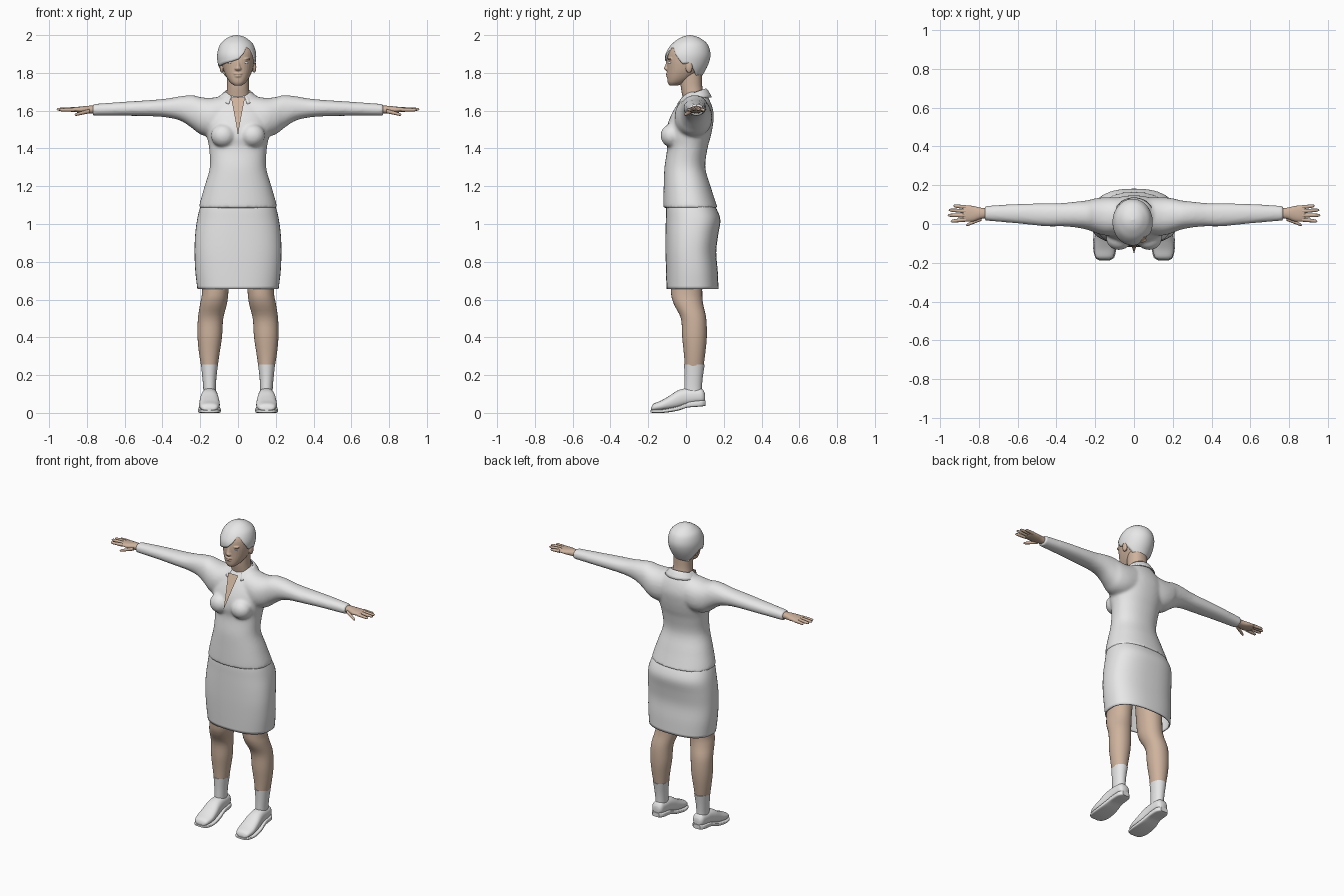
import bpy, bmesh, math
from mathutils import Matrix, Vector

if "Cube" in bpy.data.objects:
    bpy.data.objects.remove(bpy.data.objects["Cube"])


def material(name, rgb):
    m = bpy.data.materials.new(name)
    m.diffuse_color = (*rgb, 1)
    m.use_nodes = True
    m.node_tree.nodes["Principled BSDF"].inputs["Base Color"].default_value = m.diffuse_color
    return m


GREY = material("light_grey", (0.8, 0.8, 0.8))
SKIN = material("skin", (0.62, 0.45, 0.34))


def catmull(rows, k):
    """Smoothly resample a list of number tuples."""
    out = []
    for i in range(len(rows) - 1):
        a, b, c, d = rows[max(i - 1, 0)], rows[i], rows[i + 1], rows[min(i + 2, len(rows) - 1)]
        for j in range(k):
            t = j / k
            out.append([0.5 * (2 * q + (r - p) * t + (2 * p - 5 * q + 4 * r - s) * t * t
                               + (3 * q - p - 3 * r + s) * t ** 3) for p, q, r, s in zip(a, b, c, d)])
    return out + [list(rows[-1])]


def loft(bm, axis, rows, side=1, n=32, p=2.2, k=4, caps=(True, True)):
    """Rounded sections along an axis; a row is (position, a_min, a_max, b_min, b_max)."""
    rings = []
    for t, a0, a1, b0, b1 in catmull(rows, k):
        ring = []
        for i in range(n):
            w = 2 * math.pi * i / n
            c, s = math.cos(w), math.sin(w)
            a = (a0 + a1) / 2 + (a1 - a0) / 2 * math.copysign(abs(c) ** (2 / p), c)
            b = (b0 + b1) / 2 + (b1 - b0) / 2 * math.copysign(abs(s) ** (2 / p), s)
            co = {"x": (t, a, b), "y": (a, t, b), "z": (a, b, t)}[axis]
            ring.append(bm.verts.new((co[0] * side, co[1], co[2])))
        rings.append(ring)
    for r, q in zip(rings, rings[1:]):
        for i in range(n):
            bm.faces.new((r[i], r[(i + 1) % n], q[(i + 1) % n], q[i]))
    if caps[0]:
        bm.faces.new(rings[0])
    if caps[1]:
        bm.faces.new(rings[-1])


def sym(rows):
    """Rows (z, half_width, y_min, y_max) to full loft rows."""
    return [(z, -w, w, a, b) for z, w, a, b in rows]


def ball(bm, loc, scale):
    m = Matrix.Translation(loc) @ Matrix.Diagonal((*scale, 1))
    bmesh.ops.create_uvsphere(bm, u_segments=20, v_segments=12, radius=1, matrix=m)


def finish(bm, name, mat):
    bmesh.ops.recalc_face_normals(bm, faces=bm.faces)
    for f in bm.faces:
        f.smooth = True
    for e in bm.edges:
        if len(e.link_faces) == 2:
            e.smooth = e.calc_face_angle() < math.radians(45)
    me = bpy.data.meshes.new(name)
    bm.to_mesh(me)
    bm.free()
    me.materials.append(mat)
    ob = bpy.data.objects.new(name, me)
    bpy.context.collection.objects.link(ob)
    return ob


def solidify(ob, thickness):
    m = ob.modifiers.new("thickness", "SOLIDIFY")
    m.thickness, m.offset = thickness, -1


# Blouse: torso, bust and sleeves fused together
bm = bmesh.new()
loft(bm, "z", sym([
    (1.085, .207, -.12, .168), (1.12, .2, -.12, .156), (1.2, .177, -.118, .13),
    (1.3, .149, -.114, .102), (1.4, .153, -.1, .114), (1.46, .164, -.108, .13),
    (1.52, .175, -.1, .142), (1.58, .17, -.077, .147), (1.64, .14, -.042, .132),
    (1.7, .07, .0, .1)]), n=48)
for s in (1, -1):
    ball(bm, (.078 * s, -.075, 1.468), (.066, .06, .062))
    loft(bm, "x", [
        (.05, -.05, .135, 1.47, 1.685), (.14, -.06, .138, 1.46, 1.668),
        (.2, -.045, .132, 1.475, 1.672), (.24, -.03, .122, 1.505, 1.682),
        (.3, -.018, .115, 1.545, 1.677), (.37, -.012, .108, 1.563, 1.665),
        (.45, -.012, .107, 1.57, 1.657), (.6, .003, .103, 1.573, 1.647),
        (.77, .018, .093, 1.573, 1.635)], s)
blouse = finish(bm, "blouse", GREY)
m = blouse.modifiers.new("fuse", "REMESH")
m.mode, m.voxel_size, m.use_smooth_shade = "VOXEL", .009, True
m = blouse.modifiers.new("soften", "SMOOTH")
m.factor, m.iterations = .5, 5

# Skin in the open neckline, wrapped on the blouse front
bm = bmesh.new()
rows = []
for i in range(17):
    t = i / 16
    z, w = 1.475 + .195 * t, .001 + .036 * t ** 1.1
    rows.append([bm.verts.new((w * (j / 3 - 1), -.15 + .1 * t, z)) for j in range(7)])
for r, q in zip(rows, rows[1:]):
    for j in range(6):
        bm.faces.new((r[j], r[j + 1], q[j + 1], q[j]))
neckline = finish(bm, "neckline_skin", SKIN)
m = neckline.modifiers.new("wrap", "SHRINKWRAP")
m.target, m.wrap_method, m.offset = blouse, "PROJECT", .003
m.use_project_x = m.use_project_z = False
m.use_project_y = m.use_positive_direction = True
m.use_negative_direction = True
m.project_limit = .2
m.wrap_mode = "OUTSIDE"

# Collar: band around the neck, folded outward to two points at the front
bm = bmesh.new()
cols = []
for i in range(41):
    a = math.radians(28 + 304 * i / 40)
    f = (1 + math.cos(a)) / 2
    col = []
    for j in range(5):
        t = j / 4
        top, low = 1.718 - .04 * f, 1.672 - .04 * f ** 2
        hw, cy, ry = .07 + .035 * t, .045 - .005 * t, .062 + .035 * t
        z = top + (low - top) * t ** 1.3
        col.append(bm.verts.new((hw * math.sin(a), cy - ry * math.cos(a), z)))
    cols.append(col)
for c, d in zip(cols, cols[1:]):
    for j in range(4):
        bm.faces.new((c[j], c[j + 1], d[j + 1], d[j]))
solidify(finish(bm, "collar", GREY), .007)

# Skirt
bm = bmesh.new()
loft(bm, "z", sym([
    (.655, .215, -.103, .172), (.75, .226, -.106, .168), (.85, .23, -.108, .16),
    (.94, .227, -.108, .17), (1.02, .217, -.107, .182), (1.08, .203, -.106, .162),
    (1.13, .185, -.1, .13)]), n=48, p=2.45, caps=(False, True))
solidify(finish(bm, "skirt", GREY), .008)

# Legs, socks and shoes
parts = [
    ("leg", SKIN, "z", 2.1, [
        (.85, .03, .19, -.08, .09), (.65, .05, .19, -.08, .086), (.58, .058, .2, -.066, .09),
        (.5, .078, .212, -.027, .107), (.4, .085, .214, -.02, .11), (.3, .1, .204, -.01, .1),
        (.2, .114, .186, -.004, .086)]),
    ("sock", GREY, "z", 2.1, [
        (.255, .106, .196, -.01, .099), (.19, .114, .189, -.008, .089),
        (.13, .117, .184, -.009, .084), (.07, .118, .183, -.01, .085)]),
    ("shoe", GREY, "y", 2.4, [
        (-.184, .13, .175, .012, .028), (-.172, .108, .196, .01, .048),
        (-.13, .097, .206, .012, .066), (-.085, .098, .204, .016, .092),
        (-.045, .103, .2, .022, .118), (0, .107, .194, .036, .13),
        (.05, .109, .191, .046, .13), (.085, .113, .187, .05, .127), (.1, .126, .174, .06, .105)]),
    ("sole", GREY, "y", 5, [
        (-.187, .125, .18, .002, .014), (-.172, .102, .2, 0, .018), (-.12, .091, .211, .0, .02),
        (-.05, .095, .208, .01, .034), (0, .102, .199, .026, .052), (.025, .104, .196, .03, .06),
        (.08, .107, .193, .034, .066), (.104, .125, .175, .038, .066)]),
]
for name, mat, axis, p, rows in parts:
    for s, label in ((1, "left"), (-1, "right")):
        bm = bmesh.new()
        loft(bm, axis, rows, s, p=p)
        finish(bm, f"{label}_{name}", mat)

# Hands: palm, four fingers and a thumb
fingers = [(.865, .086, 1.605, .93, .094, 1.603), (.865, .066, 1.608, .955, .072, 1.606),
           (.865, .044, 1.608, .96, .045, 1.607), (.865, .023, 1.605, .945, .014, 1.604),
           (.785, .028, 1.598, .865, -.006, 1.578)]
for s, label in ((1, "left"), (-1, "right")):
    bm = bmesh.new()
    loft(bm, "x", [(.74, .032, .08, 1.582, 1.626), (.79, .026, .084, 1.585, 1.626),
                   (.83, .013, .093, 1.588, 1.622), (.87, .013, .096, 1.595, 1.618),
                   (.883, .02, .09, 1.6, 1.614)], s, n=20)
    for f in fingers:
        a, b = Vector(f[:3]), Vector(f[3:])
        rows = []
        for t, r in ((0, .011), (.5, .0095), (.85, .008), (.96, .005), (1, .001)):
            c = a.lerp(b, t)
            rows.append((c.x, c.y - r, c.y + r, c.z - r, c.z + r))
        loft(bm, "x", rows, s, n=12, p=2, k=2)
    finish(bm, f"{label}_hand", SKIN)

# Neck
bm = bmesh.new()
loft(bm, "z", sym([(1.62, .065, -.01, .1), (1.68, .062, -.02, .094),
                   (1.73, .058, -.028, .086), (1.8, .06, -.03, .085)]))
finish(bm, "neck", SKIN)

# Head with nose, lips and ears fused in
bm = bmesh.new()
loft(bm, "z", sym([
    (1.734, .022, -.088, -.04), (1.75, .042, -.097, .0), (1.78, .062, -.1, .05),
    (1.82, .078, -.1, .095), (1.87, .086, -.1, .112), (1.92, .086, -.09, .112),
    (1.96, .068, -.058, .092), (1.985, .034, -.02, .06)]))
loft(bm, "z", sym([(1.81, .012, -.104, -.08), (1.822, .019, -.117, -.08),
                   (1.835, .012, -.112, -.08), (1.87, .008, -.101, -.08)]), n=16, k=2)
ball(bm, (0, -.095, 1.795), (.025, .013, .007))
ball(bm, (0, -.093, 1.783), (.021, .014, .007))
for s in (1, -1):
    ball(bm, (.04 * s, -.082, 1.874), (.026, .014, .007))
    ball(bm, (.086 * s, .016, 1.832), (.011, .019, .032))
head = finish(bm, "head", SKIN)
m = head.modifiers.new("fuse", "REMESH")
m.mode, m.voxel_size, m.use_smooth_shade = "VOXEL", .0035, True
m = head.modifiers.new("soften", "SMOOTH")
m.factor, m.iterations = .5, 3

# Eyes
bm = bmesh.new()
for s in (1, -1):
    ball(bm, (.038 * s, -.079, 1.854), (.016, .014, .008))
finish(bm, "eyes", GREY)

# Hair: short cap with a fringe swept to one side; (angle from front, lower edge)
edge = [(-180, 1.768), (-135, 1.775), (-112, 1.82), (-90, 1.848), (-70, 1.835), (-45, 1.848),
        (-15, 1.86), (5, 1.872), (22, 1.905), (32, 1.938), (45, 1.928), (62, 1.885),
        (78, 1.845), (92, 1.85), (112, 1.82), (135, 1.775), (180, 1.768)]
shape = catmull([(1.76, .062, -.09, .07), (1.8, .088, -.104, .095), (1.85, .1, -.109, .12),
                 (1.9, .103, -.108, .13), (1.95, .088, -.078, .115), (1.98, .058, -.04, .082),
                 (1.994, .031, -.01, .05), (2.0, .002, .02, .022)], 6)


def lookup(table, x):
    for a, b in zip(table, table[1:]):
        if x <= b[0]:
            t = max(0, (x - a[0]) / (b[0] - a[0]))
            return [p + (q - p) * t for p, q in zip(a, b)]
    return table[-1]


bm = bmesh.new()
N, R = 72, 22
cols = []
for i in range(N):
    deg = -180 + 360 * i / N
    low, a = lookup(edge, deg)[1], math.radians(deg)
    col = []
    for j in range(R + 1):
        z = low + (2.0 - low) * (1 - (1 - j / R) ** 2)
        _, w, y0, y1 = lookup(shape, z)
        col.append(bm.verts.new((-.007 + w * math.sin(a),
                                 (y0 + y1) / 2 - (y1 - y0) / 2 * math.cos(a), z)))
    cols.append(col)
for i in range(N):
    c, d = cols[i], cols[(i + 1) % N]
    for j in range(R):
        bm.faces.new((c[j], d[j], d[j + 1], c[j + 1]))
bm.faces.new([c[-1] for c in cols])
solidify(finish(bm, "hair", GREY), .012)
